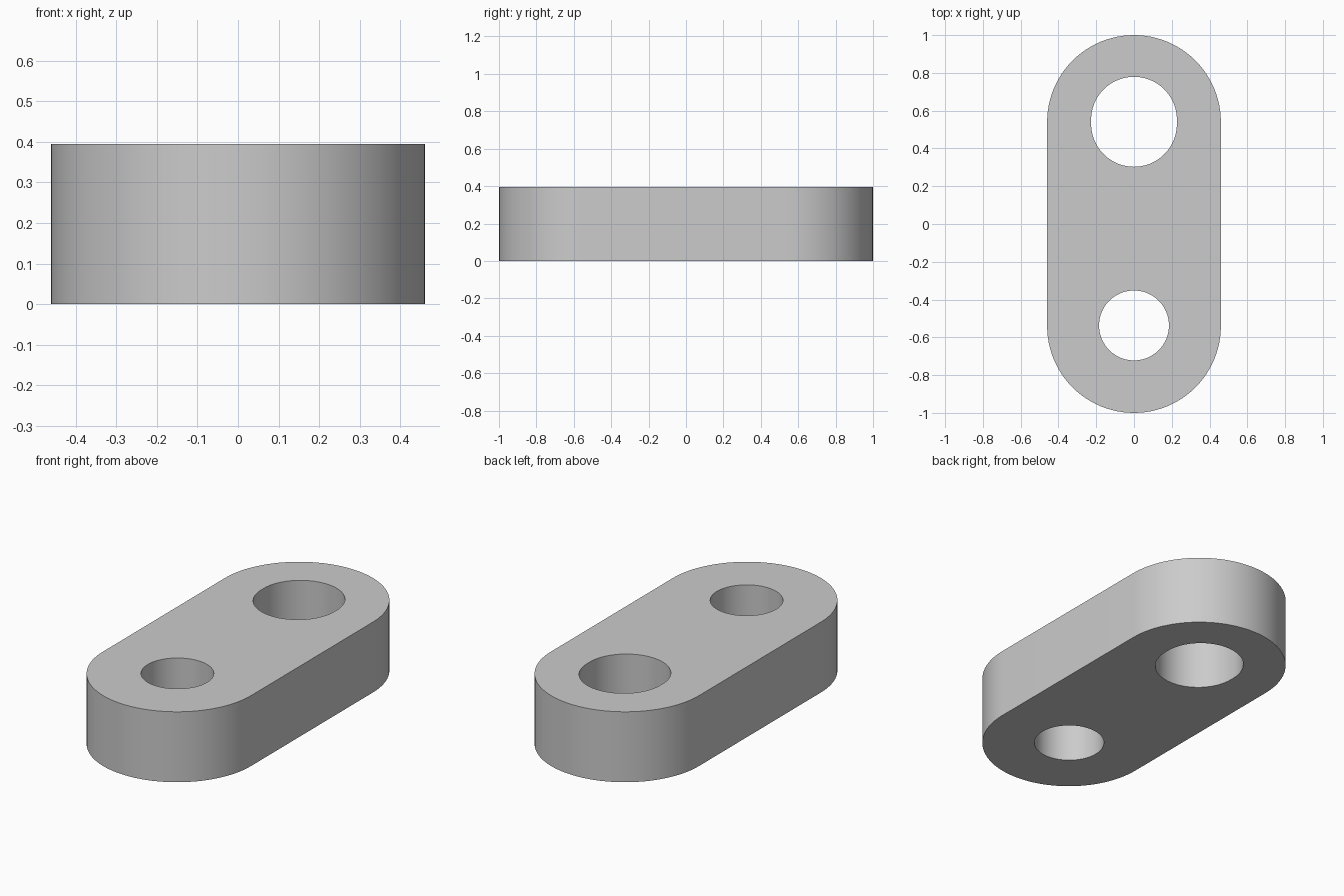
import bpy, bmesh, math

if "Cube" in bpy.data.objects:
    bpy.data.objects.remove(bpy.data.objects["Cube"])

HEIGHT = 0.395


def slot(r, cy, half, n=48):
    """Outline of two half circles of radius r whose centres sit at cy +- half."""
    pts = []
    for centre, start in ((cy + half, 0.0), (cy - half, math.pi)):
        for i in range(n + 1):
            a = start + math.pi * i / n
            pts.append((r * math.cos(a), centre + r * math.sin(a)))
    return pts


# Outer outline, larger slightly elongated hole, smaller round hole
loops = [slot(0.46, 0.0, 0.54), slot(0.227, 0.541, 0.011), slot(0.185, -0.537, 0.0)]

bm = bmesh.new()
for pts in loops:
    vs = [bm.verts.new((x, y, 0)) for x, y in pts]
    for a, b in zip(vs, vs[1:] + vs[:1]):
        bm.edges.new((a, b))
bmesh.ops.remove_doubles(bm, verts=bm.verts[:], dist=1e-5)

# Fill the plate between the outlines, then raise it
bmesh.ops.triangle_fill(bm, edges=bm.edges[:], use_beauty=True)
ext = bmesh.ops.extrude_face_region(bm, geom=bm.faces[:], use_keep_orig=True)
top = [v for v in ext["geom"] if isinstance(v, bmesh.types.BMVert)]
bmesh.ops.translate(bm, verts=top, vec=(0, 0, HEIGHT))
bmesh.ops.recalc_face_normals(bm, faces=bm.faces[:])

mesh = bpy.data.meshes.new("link_plate")
bm.to_mesh(mesh)
bm.free()
plate = bpy.data.objects.new("link_plate", mesh)
bpy.context.collection.objects.link(plate)

# Plain grey
grey = bpy.data.materials.new("plain_grey")
grey.diffuse_color = (0.6, 0.6, 0.6, 1)
grey.use_nodes = True
grey.node_tree.nodes["Principled BSDF"].inputs["Base Color"].default_value = grey.diffuse_color
mesh.materials.append(grey)

# Smooth round walls, sharp rims
bpy.context.view_layer.objects.active = plate
plate.select_set(True)
bpy.ops.object.shade_smooth_by_angle(angle=math.radians(30))
